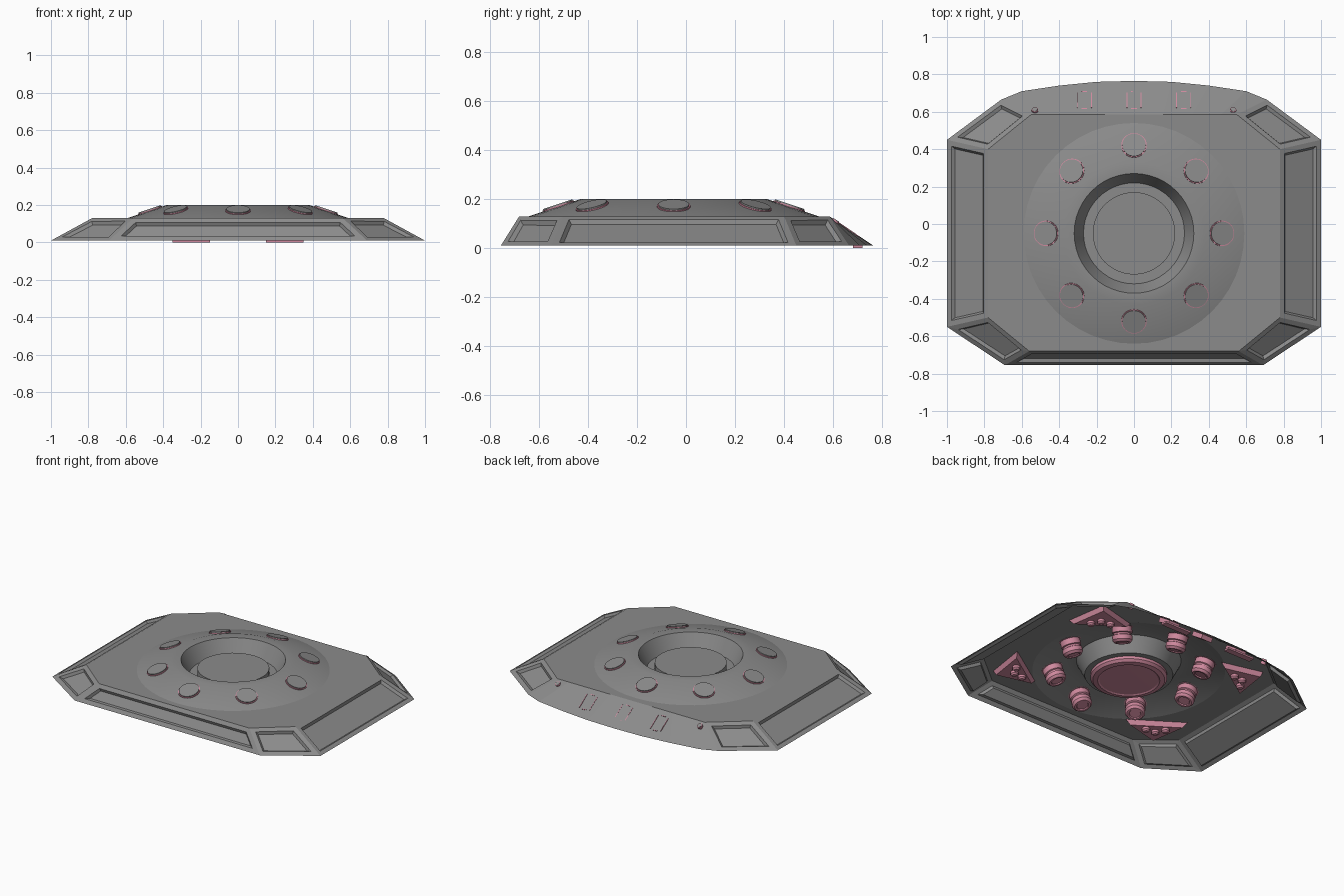
import bpy, bmesh, math
from mathutils import Matrix, Vector

if "Cube" in bpy.data.objects:
    bpy.data.objects.remove(bpy.data.objects["Cube"])


def material(name, rgb):
    m = bpy.data.materials.new(name)
    m.use_nodes = True
    m.diffuse_color = (*rgb, 1)
    m.node_tree.nodes["Principled BSDF"].inputs["Base Color"].default_value = (*rgb, 1)
    return m


GREY = material("hull grey", (0.26, 0.26, 0.26))
PINK = material("fitting pink", (0.62, 0.25, 0.34))
CY = -0.05            # centre line of the raised ring
TOP, BASE = 0.13, 0.01


def finish(name, bm, mat, smooth=False):
    me = bpy.data.meshes.new(name)
    bm.to_mesh(me)
    bm.free()
    ob = bpy.data.objects.new(name, me)
    bpy.context.collection.objects.link(ob)
    me.materials.append(mat)
    if smooth:
        bpy.ops.object.select_all(action='DESELECT')
        ob.select_set(True)
        bpy.context.view_layer.objects.active = ob
        bpy.ops.object.shade_smooth_by_angle(angle=math.radians(30))
    return ob


def face_out(bm):
    # open shells: consistent normals that point upward overall
    bmesh.ops.recalc_face_normals(bm, faces=bm.faces[:])
    if sum(f.calc_area() * f.normal.z for f in bm.faces) < 0:
        bmesh.ops.reverse_faces(bm, faces=bm.faces[:])


def lathe(name, profile, mat, matrix, closed=True, steps=48):
    bm = bmesh.new()
    vs = [bm.verts.new((r, 0, z)) for r, z in profile]
    es = [bm.edges.new(p) for p in zip(vs, vs[1:])]
    bmesh.ops.spin(bm, geom=vs + es, axis=(0, 0, 1), cent=(0, 0, 0),
                   angle=math.tau, steps=steps)
    bmesh.ops.remove_doubles(bm, verts=bm.verts[:], dist=0.0001)
    if closed:
        bmesh.ops.recalc_face_normals(bm, faces=bm.faces[:])
    else:
        face_out(bm)
    bm.transform(matrix)
    return finish(name, bm, mat, True)


def box(name, size, matrix, mat):
    bm = bmesh.new()
    bmesh.ops.create_cube(bm, size=1, matrix=matrix @ Matrix.Diagonal((*size, 1)))
    return finish(name, bm, mat)


# Hull: sloping panelled walls around a flat deck with a round opening
bm = bmesh.new()
half = [(0, 0.765), (0.2, 0.76), (0.4, 0.74), (0.6, 0.71), (0.71, 0.665),
        (1, 0.45), (1, -0.55), (0.69, -0.755)]
deck_half = [(x * 0.775, 0.585) for x, y in half[:5]] + [(0.78, 0.4), (0.78, -0.5), (0.56, -0.68)]


def mirrored_loop(pts, z):
    full = pts + [(-x, y) for x, y in reversed(pts[1:])]
    return [bm.verts.new((x, y, z)) for x, y in full]


low, high = mirrored_loop(half, BASE), mirrored_loop(deck_half, TOP)
n = len(low)
panels = []
for i in range(n):
    j = (i + 1) % n
    f = bm.faces.new((low[i], low[j], high[j], high[i]))
    if 4 <= i <= n - 5:
        panels.append(f)
ring = [bm.verts.new((0.59 * math.cos(a), CY + 0.59 * math.sin(a), TOP))
        for a in (math.tau * k / 48 for k in range(48))]
rim = [bm.edges.new((ring[k], ring[(k + 1) % 48])) for k in range(48)]
rim += [bm.edges.get((high[i], high[(i + 1) % n])) for i in range(n)]
bmesh.ops.triangle_fill(bm, edges=rim, use_beauty=True)
face_out(bm)
bmesh.ops.inset_individual(bm, faces=panels, thickness=0.028, use_even_offset=True)
bmesh.ops.inset_individual(bm, faces=panels, thickness=0.012, depth=-0.016,
                           use_even_offset=True)
finish("hull", bm, GREY)

# Raised conical ring, central well and plug
centre = Matrix.Translation((0, CY, 0))
lathe("raised_ring", [(0.59, TOP), (0.38, 0.2), (0.32, 0.2), (0.27, 0.1), (0.22, 0.1),
                      (0.22, 0.145), (0, 0.145)], GREY, centre, closed=False)
lathe("centre_underside", [(0, 0.098), (0.235, 0.098), (0.235, 0.08), (0.22, 0.065),
                           (0.19, 0.06), (0.18, 0.066), (0, 0.062)], PINK, centre)

# Eight tilted ports with posts below
tilt = math.atan2(0.07, 0.21)
for k in range(8):
    m = (Matrix.Translation((0, CY, 0)) @ Matrix.Rotation(k * math.tau / 8, 4, 'Z')
         @ Matrix.Translation((0.47, 0, 0.17)) @ Matrix.Rotation(tilt, 4, 'Y'))
    lathe("port_cap_%d" % k, [(0, 0.01), (0.063, 0.01), (0.063, -0.002), (0, -0.002)],
          GREY, m, steps=32)
    lathe("port_rim_%d" % k, [(0.06, 0.004), (0.068, 0.004), (0.068, -0.002), (0.06, -0.002),
                              (0.06, 0.004)], PINK, m, steps=32)
    lathe("post_%d" % k, [(0, -0.004), (0.062, -0.004), (0.062, -0.04), (0.054, -0.044),
                          (0.054, -0.054), (0.062, -0.058), (0.062, -0.085), (0.05, -0.1),
                          (0.038, -0.1), (0.034, -0.094), (0, -0.094)], PINK, m, steps=32)

# Corner brackets under the deck, each with three studs
for side, sx in (("left", 1), ("right", -1)):
    for end, y, sy in (("front", -0.48, -1), ("back", 0.37, 1)):
        out = Vector((0.55 * sx, 0.83 * sy, 0))
        along = Vector((-out.y, out.x, 0))
        c = Vector((0.57 * sx, y, 0))
        tri = [c - out * 0.09 + along * 0.19, c + out * 0.12, c - out * 0.09 - along * 0.19]
        bm = bmesh.new()
        top = [bm.verts.new((p.x, p.y, 0.126)) for p in tri]
        bot = [bm.verts.new((*(c + (p - c) * 0.85).xy, 0.095)) for p in tri]
        bm.faces.new(top)
        bm.faces.new(bot)
        for i in range(3):
            j = (i + 1) % 3
            bm.faces.new((top[i], top[j], bot[j], bot[i]))
        bmesh.ops.recalc_face_normals(bm, faces=bm.faces[:])
        finish("bracket_%s_%s" % (end, side), bm, PINK)
        for k in (-1, 0, 1):
            p = c - out * 0.045 + along * 0.06 * k + out * (0.03 if k == 0 else 0)
            lathe("stud_%s_%s_%d" % (end, side, k + 1),
                  [(0, 0.096), (0.024, 0.096), (0.024, 0.08), (0.015, 0.07), (0, 0.07)],
                  PINK, Matrix.Translation(p), steps=16)

# Back slope: three latches with slot outlines, and small round pins
slope = math.atan2(-0.12, 0.175)
for k, x in enumerate((-0.265, 0, 0.265)):
    m = Matrix.Translation((x, 0.662, 0.077)) @ Matrix.Rotation(slope, 4, 'X')
    box("latch_block_%d" % k, (0.08, 0.11, 0.03), m @ Matrix.Translation((0, 0, -0.022)), PINK)
    for s in (-1, 1):
        box("slot_side_%d_%d" % (k, s), (0.004, 0.1, 0.004),
            m @ Matrix.Translation((0.038 * s, 0, 0)), PINK)
        box("slot_end_%d_%d" % (k, s), (0.03, 0.004, 0.004),
            m @ Matrix.Translation((0, 0.055 * s, 0)), PINK)
for s in (-1, 1):
    m = Matrix.Translation((0.53 * s, 0.61, 0.111)) @ Matrix.Rotation(slope, 4, 'X')
    lathe("pin_rim_%d" % s, [(0, 0.002), (0.017, 0.002), (0.017, -0.03), (0, -0.03)],
          PINK, m, steps=16)
    lathe("pin_cap_%d" % s, [(0, 0.005), (0.013, 0.005), (0.013, 0), (0, 0)],
          GREY, m, steps=16)
    box("latch_foot_%d" % s, (0.2, 0.04, 0.012), Matrix.Translation((0.25 * s, 0.7, 0.006)), PINK)
